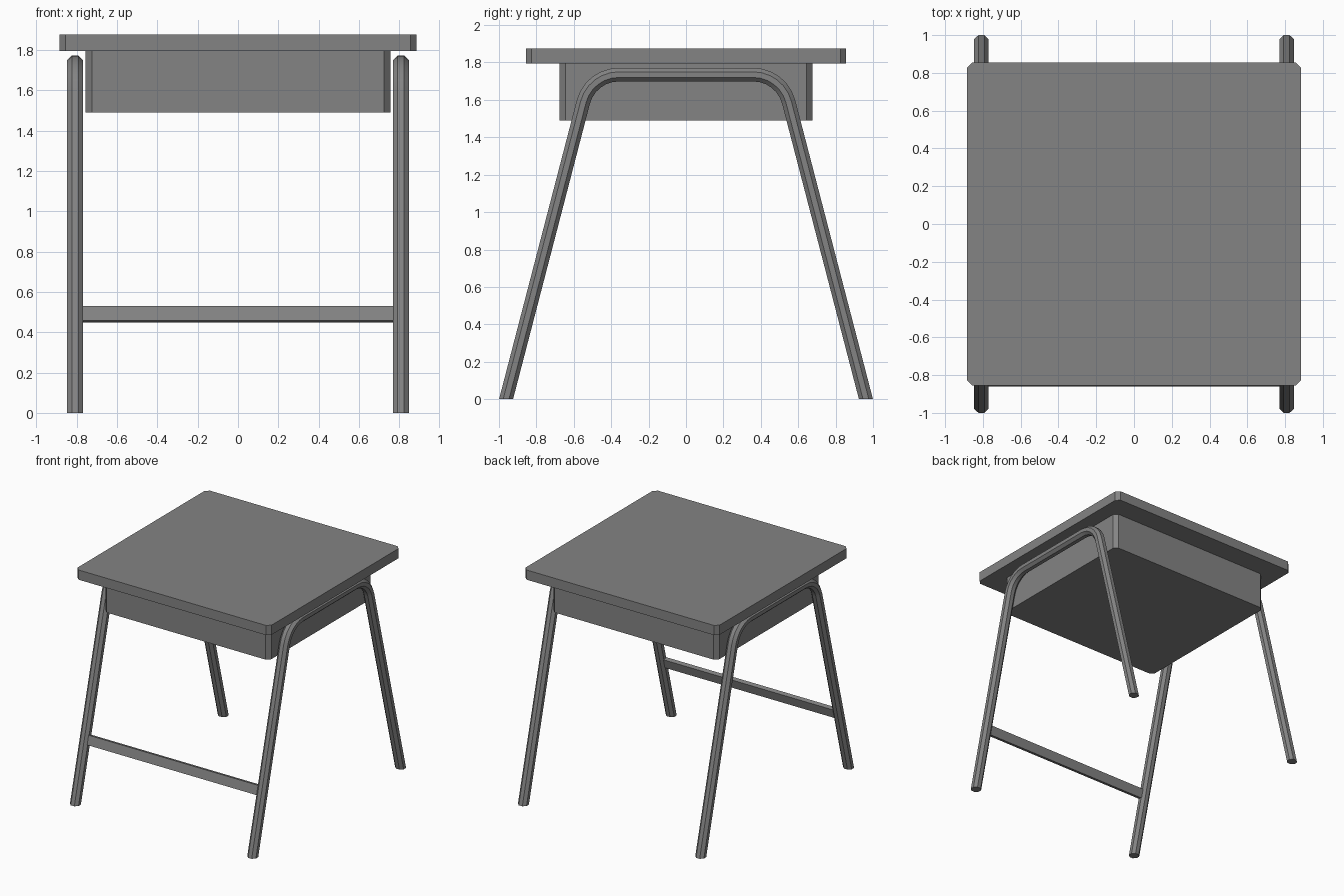
import bpy
import bmesh
import math
from mathutils import Vector, Matrix

cube = bpy.data.objects.get("Cube")
if cube:
    bpy.data.objects.remove(cube, do_unlink=True)

grey = bpy.data.materials.new("grey")
grey.use_nodes = True
colour = (0.23, 0.23, 0.23, 1)
grey.diffuse_color = colour
grey.node_tree.nodes["Principled BSDF"].inputs["Base Color"].default_value = colour


def add_object(name, bm):
    bmesh.ops.recalc_face_normals(bm, faces=bm.faces)
    mesh = bpy.data.meshes.new(name)
    bm.to_mesh(mesh)
    bm.free()
    mesh.materials.append(grey)
    obj = bpy.data.objects.new(name, mesh)
    bpy.context.collection.objects.link(obj)
    return obj


def box(name, size, centre, chamfer=0.0, tilt=0.0):
    """Box with optional chamfered upright edges, tilted about x."""
    bm = bmesh.new()
    bmesh.ops.create_cube(bm, size=1, matrix=Matrix.Diagonal((*size, 1)))
    if chamfer:
        upright = [e for e in bm.edges
                   if abs(e.verts[0].co.z - e.verts[1].co.z) > size[2] / 2]
        bmesh.ops.bevel(bm, geom=upright, offset=chamfer, segments=1, affect='EDGES')
    bm.transform(Matrix.Translation(centre) @ Matrix.Rotation(tilt, 4, 'X'))
    return add_object(name, bm)


# Leg frame dimensions
foot_y, rail_z, slope = 0.962, 1.735, 0.26
lean = math.atan(slope)
tube, sides, bend = 0.039, 8, 0.195
leg_x = 0.808


def leg_path():
    """Centre line in y and z with tangent angles, from front foot to back foot."""
    turn = math.pi / 2 - lean
    corner = foot_y - slope * rail_z
    start_y = corner - bend * math.tan(turn / 2)
    half = [(-foot_y, 0.0, turn + 2 * lean - lean)]
    half[0] = (-foot_y, 0.0, turn)
    steps = 6
    for i in range(steps + 1):
        a = turn * (1 - i / steps)
        half.append((-start_y - bend * math.sin(a),
                     rail_z - bend + bend * math.cos(a), a))
    return half + [(-y, z, -a) for y, z, a in reversed(half)]


def leg_frame(name, x):
    bm = bmesh.new()
    rings = []
    path = leg_path()
    for n, (y, z, a) in enumerate(path):
        tangent = Vector((0, math.cos(a), math.sin(a)))
        out = Vector((0, -math.sin(a), math.cos(a)))
        ring = []
        for k in range(sides):
            t = math.tau * (k + 0.5) / sides
            r = tube / math.cos(math.pi / sides)
            p = Vector((x, y, z)) + out * r * 0.93 * math.sin(t)
            p.x += r * math.cos(t)
            if n in (0, len(path) - 1):  # feet cut level with the floor
                p -= tangent * (p.z / tangent.z)
            ring.append(bm.verts.new(p))
        rings.append(ring)
    for a, b in zip(rings, rings[1:]):
        for k in range(sides):
            j = (k + 1) % sides
            bm.faces.new((a[k], a[j], b[j], b[k]))
    bm.faces.new(rings[0])
    bm.faces.new(rings[-1])
    return add_object(name, bm)


# Top and storage box
box("table_top", (1.77, 1.71, 0.08), (0, 0, 1.835), 0.03)
box("storage_box", (1.51, 1.35, 0.305), (0, 0, 1.6425), 0.03)

# Bent tube legs
frames = [leg_frame("left_leg_frame", leg_x), leg_frame("right_leg_frame", -leg_x)]

# Front crossbar, leaning with the legs
bar_z = 0.49
box("front_crossbar", (1.56, 0.035, 0.076), (0, slope * bar_z - foot_y, bar_z), 0, -lean)

# Smooth the tubes
bpy.ops.object.select_all(action='DESELECT')
for frame in frames:
    frame.select_set(True)
bpy.context.view_layer.objects.active = frames[0]
bpy.ops.object.shade_smooth_by_angle(angle=math.radians(30))
